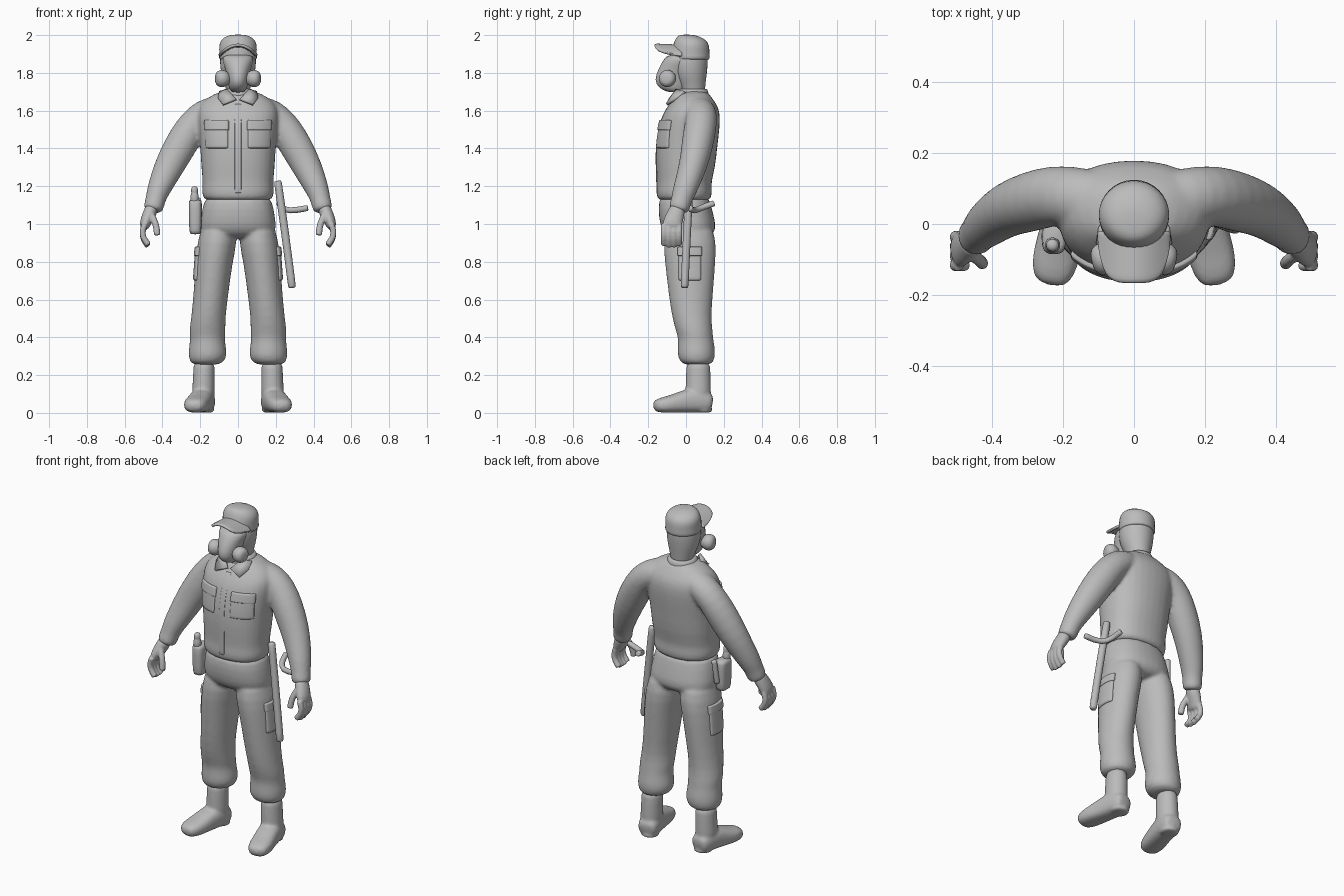
import bpy
import bmesh
from math import sin, cos, pi, copysign
from mathutils import Vector

default_cube = bpy.data.objects.get("Cube")
if default_cube:
    bpy.data.objects.remove(default_cube, do_unlink=True)

grey = bpy.data.materials.new("plain grey")
grey.use_nodes = True
grey.diffuse_color = (.5, .5, .5, 1)
grey.node_tree.nodes["Principled BSDF"].inputs["Base Color"].default_value = grey.diffuse_color
SIDES = (-1, 1)


def loft(bm, rings, ref=(0, 1, 0), level=False, power=2, count=16):
    """Closed tube through rings of (x, y, z, radius across, radius along ref)."""
    centres = [Vector(r[:3]) for r in rings]
    loops = []
    for i, ring in enumerate(rings):
        before, after = centres[max(i - 1, 0)], centres[min(i + 1, len(rings) - 1)]
        tangent = Vector((0, 0, 1)) if level else (after - before).normalized()
        ref_vec = Vector(ref)
        along = (ref_vec - tangent * tangent.dot(ref_vec)).normalized()
        across = along.cross(tangent)
        loop = []
        for k in range(count):
            c, s = cos(2 * pi * k / count), sin(2 * pi * k / count)
            c = copysign(abs(c) ** (2 / power), c)
            s = copysign(abs(s) ** (2 / power), s)
            loop.append(bm.verts.new(centres[i] + across * c * ring[3] + along * s * ring[4]))
        loops.append(loop)
    for low, high in zip(loops, loops[1:]):
        for k in range(count):
            j = (k + 1) % count
            bm.faces.new((low[k], low[j], high[j], high[k]))
    bm.faces.new(loops[0][::-1])
    bm.faces.new(loops[-1])


def column(bm, rings, **options):
    """Level loft on the centre plane from (z, centre y, half width, half depth)."""
    loft(bm, [(0, y, z, rx, ry) for z, y, rx, ry in rings], level=True, **options)


def rod(bm, points, radius, **options):
    """Round bar of even thickness with softened ends."""
    first, last = Vector(points[0]), Vector(points[-1])
    start = first.lerp(Vector(points[1]), .05)
    end = last.lerp(Vector(points[-2]), .05)
    path = [first, start, *points[1:-1], end, last]
    loft(bm, [(*p, radius, radius) for p in path], count=10, **options)


def mirrored(rings, side):
    return [(side * r[0], *r[1:]) for r in rings]


def finish(name, bm, subdivide=1, voxel=0, thickness=0, target=None, axis="Y", positive=True):
    bmesh.ops.recalc_face_normals(bm, faces=bm.faces)
    mesh = bpy.data.meshes.new(name)
    bm.to_mesh(mesh)
    bm.free()
    mesh.materials.append(grey)
    mesh.polygons.foreach_set("use_smooth", [True] * len(mesh.polygons))
    obj = bpy.data.objects.new(name, mesh)
    bpy.context.collection.objects.link(obj)
    if target:
        wrap = obj.modifiers.new("wrap", "SHRINKWRAP")
        wrap.target = target
        wrap.wrap_method = "PROJECT"
        setattr(wrap, "use_project_" + axis.lower(), True)
        wrap.use_positive_direction = positive
        wrap.use_negative_direction = not positive
    if thickness:
        solid = obj.modifiers.new("thickness", "SOLIDIFY")
        solid.thickness = thickness
        solid.offset = 0
    if subdivide:
        obj.modifiers.new("rounding", "SUBSURF").levels = subdivide
        obj.modifiers["rounding"].render_levels = subdivide
    if voxel:
        merge = obj.modifiers.new("merge", "REMESH")
        merge.mode = "VOXEL"
        merge.voxel_size = voxel
        merge.use_smooth_shade = True
        soften = obj.modifiers.new("soften", "SMOOTH")
        soften.iterations = 4
    return obj


def patch(name, target, axis, corner, size, thickness, positive=True):
    """Cloth panel projected onto a garment; corner and size are (sideways, z)."""
    bm = bmesh.new()
    bmesh.ops.create_grid(bm, x_segments=8, y_segments=8, size=.5)
    for v in bm.verts:
        a = corner[0] + (v.co.x + .5) * size[0]
        z = corner[1] + (v.co.y + .5) * size[1]
        far = -.6 if positive else .6
        v.co = (a, far, z) if axis == "Y" else (far, a, z)
    finish(name, bm, thickness=thickness, target=target, axis=axis, positive=positive)


# Shirt: body with both sleeves merged
bm = bmesh.new()
column(bm, [(1.12, -.01, .175, .135), (1.14, -.01, .19, .147), (1.18, -.01, .196, .152),
            (1.215, -.01, .189, .145), (1.3, -.002, .199, .16), (1.4, .002, .203, .166),
            (1.5, .015, .214, .166), (1.58, .028, .224, .157), (1.63, .037, .21, .132),
            (1.67, .037, .165, .1), (1.71, .035, .085, .077)], power=2.3)
sleeve = [(.07, .05, 1.605, .075, .09), (.13, .066, 1.6, .078, .09), (.18, .08, 1.578, .083, .086),
          (.232, .08, 1.535, .083, .086), (.285, .065, 1.45, .09, .088),
          (.35, .045, 1.335, .084, .079), (.395, .015, 1.24, .072, .07), (.425, -.01, 1.17, .061, .064),
          (.435, -.022, 1.135, .054, .056), (.447, -.035, 1.09, .054, .056),
          (.452, -.042, 1.065, .05, .052)]
for side in SIDES:
    loft(bm, mirrored(sleeve, side))
shirt = finish("shirt", bm, voxel=.01)

# Trousers: hips with both gathered legs merged
bm = bmesh.new()
column(bm, [(1.17, -.01, .178, .135), (1.08, -.006, .192, .144), (1.0, .01, .207, .153),
            (.95, .018, .202, .137), (.92, .02, .15, .09)], power=2.3)
leg = [(.1, .015, 1.02, .09, .125), (.11, .02, .9, .108, .144), (.127, .022, .8, .1, .137),
       (.144, .025, .62, .094, .119), (.158, .03, .5, .092, .105), (.162, .045, .43, .099, .099),
       (.162, .052, .39, .092, .094), (.161, .055, .33, .104, .103), (.161, .055, .285, .102, .099),
       (.17, .06, .25, .075, .076)]
for side in SIDES:
    loft(bm, mirrored(leg, side), level=True)
trousers = finish("trousers", bm, voxel=.01)

# Boots: shaft and foot merged, with a low heel
shaft = [(.18, .065, .29, .06, .067), (.18, .065, .2, .058, .066), (.183, .065, .12, .062, .07),
         (.184, .065, .05, .061, .067)]
foot = [(.173, .142, .05, .048, .042), (.177, .11, .055, .06, .056), (.187, .05, .07, .065, .071),
        (.202, -.02, .058, .065, .059), (.217, -.08, .046, .068, .047),
        (.228, -.13, .041, .064, .041), (.238, -.175, .034, .042, .028)]
for side in SIDES:
    bm = bmesh.new()
    loft(bm, mirrored(shaft, side), level=True)
    loft(bm, mirrored(foot, side), ref=(0, 0, 1), power=2.6)
    heel = [(.177, .09, z, .053, .05) for z in (0, .01, .04)]
    loft(bm, mirrored(heel, side), level=True)
    finish("left_boot" if side > 0 else "right_boot", bm, voxel=.009)

# Hands: palm, four curled fingers and a thumb, merged
palm = [(.45, -.04, 1.1, .038, .042), (.47, -.055, 1.05, .036, .047),
        (.49, -.072, 1.01, .031, .053), (.499, -.076, .97, .023, .052)]
for side in SIDES:
    bm = bmesh.new()
    loft(bm, mirrored(palm, side))
    for k in range(4):
        y = -.117 + k * .027
        reach = .008 * (k in (1, 2))
        rod(bm, mirrored([(.493, y, 1), (.508, y, .96), (.502, y, .925 - reach),
                          (.474, y, .89 - reach)], side), .0175)
    rod(bm, mirrored([(.465, -.08, 1.06), (.432, -.105, 1.0), (.428, -.112, .94)], side), .0185)
    finish("left_hand" if side > 0 else "right_hand", bm, voxel=.005)

# Head and neck
bm = bmesh.new()
column(bm, [(1.66, .04, .06, .06), (1.73, .035, .066, .068), (1.77, .025, .085, .084),
            (1.83, .018, .097, .098), (1.89, .02, .099, .1), (1.95, .025, .08, .08)])
finish("head", bm)

# Breathing mask with two round filters
bm = bmesh.new()
column(bm, [(1.695, -.05, .035, .045), (1.72, -.068, .05, .078), (1.76, -.072, .056, .099),
            (1.82, -.05, .068, .099), (1.87, -.035, .088, .087), (1.9, -.03, .08, .065)])
finish("mask", bm)
filter_rings = [(.04, -.085, 1.77, .028, .028), (.06, -.09, 1.77, .036, .036),
                (.072, -.095, 1.77, .047, .047), (.098, -.102, 1.77, .047, .047),
                (.115, -.106, 1.77, .034, .034), (.119, -.107, 1.77, .015, .015)]
for side in SIDES:
    bm = bmesh.new()
    loft(bm, mirrored(filter_rings, side), ref=(0, 0, 1))
    finish("left_filter" if side > 0 else "right_filter", bm)

# Cap crown and arched brim
bm = bmesh.new()
column(bm, [(1.868, .025, .096, .098), (1.875, .025, .104, .104), (1.905, .024, .1, .102),
            (1.945, .027, .104, .099), (1.975, .025, .093, .085), (1.995, .01, .065, .058),
            (2.003, .002, .028, .028)])
finish("cap_crown", bm)
bm = bmesh.new()
bmesh.ops.create_grid(bm, x_segments=12, y_segments=6, size=1)
for v in bm.verts:
    u, forward = v.co.x, (v.co.y + 1) / 2
    reach = .03 + .118 * (1 - u ** 4) ** .5
    v.co = (.102 * u, -.02 - forward * reach, 1.942 - .055 * u * u + .006 * forward)
finish("cap_brim", bm, thickness=.016)

# Collar: neck band and two pointed flaps
bm = bmesh.new()
column(bm, [(1.66, .032, .1, .095), (1.69, .032, .09, .09), (1.715, .035, .078, .08),
            (1.715, .035, .07, .07)])
finish("collar_band", bm)
for side in SIDES:
    bm = bmesh.new()
    outline = [(.098, -.005, 1.7), (.105, -.05, 1.665), (.08, -.102, 1.632),
               (.01, -.086, 1.66), (.055, -.05, 1.71)]
    bm.faces.new([bm.verts.new(p) for p in mirrored(outline, side)])
    finish("left_collar_flap" if side > 0 else "right_collar_flap", bm, 0, thickness=.014)

# Cloth panels: chest pockets with flaps, button strip, thigh pockets
patch("button_strip", shirt, "Y", (-.018, 1.16), (.036, .48), .006)
for side in SIDES:
    label = "left" if side > 0 else "right"
    patch(label + "_chest_pocket", shirt, "Y", (side * .112 - .06, 1.4), (.12, .14), .016)
    patch(label + "_pocket_flap", shirt, "Y", (side * .112 - .064, 1.495), (.128, .055), .026)
    patch(label + "_thigh_pocket", trousers, "X", (-.04, .7), (.12, .16), .018, side < 0)
    patch(label + "_thigh_flap", trousers, "X", (-.045, .83), (.13, .05), .028, side < 0)

# Baton with a side handle on the left hip
bm = bmesh.new()
rod(bm, [(.21, .02, 1.23), (.25, .005, .95), (.287, -.008, .66)], .022)
finish("baton", bm)
bm = bmesh.new()
rod(bm, [(.218, .15, 1.11), (.228, .09, 1.09), (.265, .04, 1.065), (.37, .02, 1.085)], .017,
    ref=(0, 0, 1))
finish("baton_handle", bm)

# Spray can and short torch in a holster on the right hip
bm = bmesh.new()
loft(bm, [(-.226, -.035, z, r, r * 1.45) for z, r in ((.945, .026), (.955, .032), (1.04, .035),
                                                      (1.12, .036), (1.13, .03))],
     level=True, power=3)
finish("holster", bm)
bm = bmesh.new()
loft(bm, [(-.23, -.06, z, r, r) for z, r in ((1.1, .022), (1.15, .024), (1.165, .016),
                                             (1.17, .019), (1.19, .019), (1.2, .01))], level=True)
finish("spray_can", bm)
bm = bmesh.new()
rod(bm, [(-.212, .035, 1.14), (-.218, .03, 1.08), (-.222, .02, 1.0)], .016)
finish("torch", bm)
